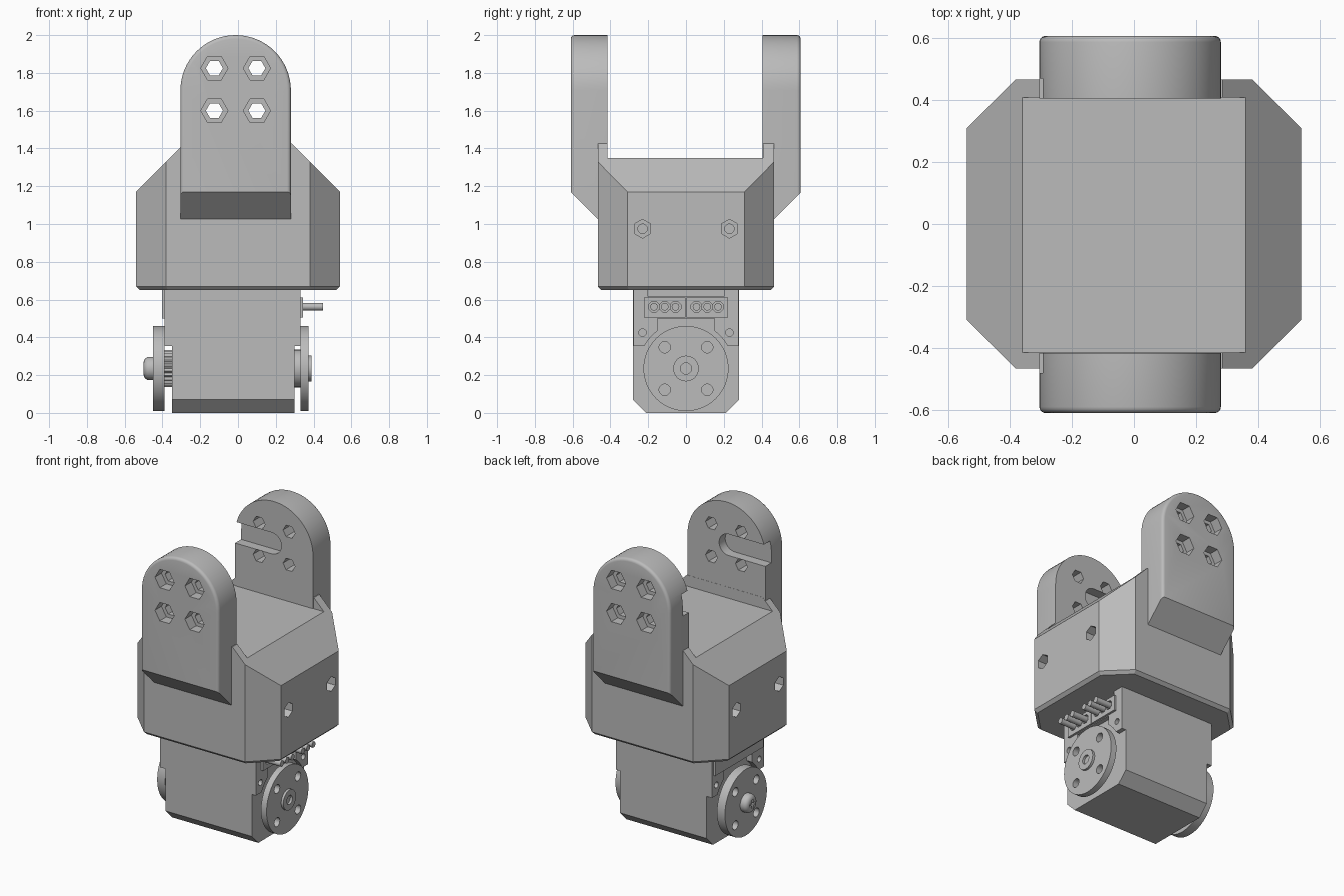
import bpy, bmesh
from math import sin, cos, pi, radians

cube = bpy.data.objects.get("Cube")
if cube:
    bpy.data.objects.remove(cube, do_unlink=True)

grey = bpy.data.materials.new("plain grey")
grey.use_nodes = True
grey.diffuse_color = (0.5, 0.5, 0.5, 1)
grey.node_tree.nodes["Principled BSDF"].inputs["Base Color"].default_value = (0.5, 0.5, 0.5, 1)
parts = []


def prism(name, pts, axis, a, b, bevel=0, pick=None):
    """Extrude a 2D outline along an axis from a to b; bevel the edges that pick() accepts."""
    place = {"x": lambda u, v, t: (t, u, v),
             "y": lambda u, v, t: (u, t, v),
             "z": lambda u, v, t: (u, v, t)}[axis]
    bm = bmesh.new()
    lo = [bm.verts.new(place(u, v, a)) for u, v in pts]
    hi = [bm.verts.new(place(u, v, b)) for u, v in pts]
    bm.faces.new(lo)
    bm.faces.new(hi)
    n = len(pts)
    for i in range(n):
        j = (i + 1) % n
        bm.faces.new((lo[i], lo[j], hi[j], hi[i]))
    bmesh.ops.recalc_face_normals(bm, faces=bm.faces[:])
    if bevel:
        edges = [e for e in bm.edges if all(pick(v.co) for v in e.verts)]
        bmesh.ops.bevel(bm, geom=edges, offset=bevel, segments=4 if axis != "z" else 1,
                        profile=0.5, affect="EDGES", clamp_overlap=True)
        bmesh.ops.recalc_face_normals(bm, faces=bm.faces[:])
    mesh = bpy.data.meshes.new(name)
    bm.to_mesh(mesh)
    bm.free()
    mesh.materials.append(grey)
    ob = bpy.data.objects.new(name, mesh)
    bpy.context.collection.objects.link(ob)
    parts.append(ob)
    return ob


def ring(u, v, r, n=32, turn=0.0):
    return [(u + r * cos(2 * pi * i / n + turn), v + r * sin(2 * pi * i / n + turn)) for i in range(n)]


def rect(u0, u1, v0, v1):
    return [(u0, v0), (u1, v0), (u1, v1), (u0, v1)]


def boolean(ob, tool, operation="DIFFERENCE"):
    mod = ob.modifiers.new("cut", "BOOLEAN")
    mod.operation, mod.solver, mod.object = operation, "EXACT", tool
    bpy.context.view_layer.objects.active = ob
    bpy.ops.object.modifier_apply(modifier=mod.name)
    parts.remove(tool)
    bpy.data.objects.remove(tool, do_unlink=True)


# Main housing: eight-sided block with sloped shoulders and a flat seat
octagon = [(0.38, -0.467), (0.54, -0.31), (0.54, 0.31), (0.38, 0.467),
           (-0.38, 0.467), (-0.54, 0.31), (-0.54, -0.31), (-0.38, -0.467)]
housing = prism("housing", octagon, "z", 0.65, 1.6, 0.02, lambda p: p.z < 0.7)
gable = [(-0.7, 0.5), (0.7, 0.5), (0.7, 1.01), (0.285, 1.425), (-0.285, 1.425), (-0.7, 1.01)]
boolean(housing, prism("tool", gable, "y", -1, 1), "INTERSECT")
boolean(housing, prism("tool", rect(-0.415, 0.408, 1.35, 2), "x", -1, 1))

# Hexagonal nut pockets and screw holes on both sides of the housing
for s in (-1, 1):
    for y in (-0.23, 0.23):
        boolean(housing, prism("tool", ring(y, 0.975, 0.05, 6, pi / 2), "x", s * 0.44, s * 0.6))
        boolean(housing, prism("tool", ring(y, 0.975, 0.025, 16), "x", s * 0.38, s * 0.45))

# Fork arms
ARM_X, ARM_R, ARM_Z = -0.0125, 0.2925, 1.7075
arch = [(ARM_X - ARM_R, 1.0), (ARM_X + ARM_R, 1.0)]
arch += [(ARM_X + ARM_R * cos(pi * i / 32), ARM_Z + ARM_R * sin(pi * i / 32)) for i in range(33)]
for name, s, inner, outer in (("front_arm", -1, -0.416, -0.61), ("back_arm", 1, 0.405, 0.607)):
    pick = lambda p: abs(p.y - outer) < 0.001 and p.z > 1.1
    arm = prism(name, arch, "y", inner, outer)
    bm = bmesh.new()
    bm.from_mesh(arm.data)
    # rounded outer rim, leaving the lower edge sharp
    rim = [e for e in bm.edges if all(abs(v.co.y - outer) < 0.001 for v in e.verts)
           and max(v.co.z for v in e.verts) > 1.1]
    bmesh.ops.bevel(bm, geom=rim, offset=0.02, segments=4, profile=0.5, affect="EDGES")
    bm.to_mesh(arm.data)
    bm.free()
    # slanted underside
    wedge = [(s * 0.41, 0.97), (s * 0.7, 1.26), (s * 0.7, 0.8), (s * 0.41, 0.8)]
    boolean(arm, prism("tool", wedge, "x", -1, 1))
    # horn slot open to one edge
    slot = [(-0.5, 1.64)] + [(-0.03 + 0.0725 * cos(a), 1.7125 + 0.0725 * sin(a))
                             for a in [pi * (i / 16 - 0.5) for i in range(17)]] + [(-0.5, 1.785)]
    boolean(arm, prism("tool", slot, "y", inner - s * 0.1, inner + s * 0.065))
    # stepped hexagonal bolt holes
    for x in (-0.125, 0.1):
        for z in (1.6, 1.825):
            boolean(arm, prism("tool", ring(x, z, 0.045, 6), "y", s * 0.3, s * 0.7))
            boolean(arm, prism("tool", ring(x, z, 0.072, 6), "y", s * 0.54, s * 0.7))

# Motor case: narrow lower part with chamfered base
base = [(-0.21, 0), (0.21, 0), (0.28, 0.07), (0.28, 0.66), (-0.28, 0.66), (-0.28, 0.07)]
prism("motor_case", base, "x", -0.35, 0.3)

# Wider shoulder plates with an arch clearing each horn
for name, a, b in (("shoulder_right", 0.29, 0.33), ("shoulder_left", -0.34, -0.39)):
    plate = prism(name, rect(-0.279, 0.279, 0.355, 0.66), "x", a, b)
    boolean(plate, prism("tool", ring(0, 0.235, 0.25, 64), "x", a - 0.1, a + 0.1))
    boolean(plate, prism("tool", rect(-0.15, 0.15, 0.4, 0.5), "x", a - 0.1, a + 0.1))
    if a > 0:
        boolean(plate, prism("tool", rect(-0.2, 0.2, 0.615, 0.7), "x", 0.28, 0.4))
    for y in (-0.23, 0.23):
        boolean(plate, prism("tool", ring(y, 0.425, 0.02, 16), "x", a - 0.1, a + 0.1))
prism("cover_left", rect(-0.26, 0.26, 0.5, 0.66), "x", -0.38, -0.402)

# Twin connector sockets with pins
for side, y0 in (("front", -0.1125), ("back", 0.1125)):
    socket = prism(side + "_socket", rect(y0 - 0.11, y0 + 0.11, 0.505, 0.61), "x", 0.29, 0.345)
    for k in (-1, 0, 1):
        y = y0 + k * 0.057
        boolean(socket, prism("tool", ring(y, 0.562, 0.03, 8, pi / 8), "x", 0.325, 0.4))
        prism(side + "_pin", ring(y, 0.562, 0.02, 16), "x", 0.31, 0.45)

# Horn discs with four holes each
for name, a, b in (("horn_right", 0.33, 0.372), ("horn_left", -0.39, -0.45)):
    horn = prism(name, ring(0, 0.235, 0.225, 64), "x", a, b)
    for y in (-0.1125, 0.1125):
        for z in (0.1225, 0.3475):
            boolean(horn, prism("tool", ring(y, z, 0.03, 20), "x", a - 0.1, a + 0.1))

# Right hub with bored centre
prism("hub_right", ring(0, 0.235, 0.1, 32), "x", 0.29, 0.331)
cap = prism("hub_cap", ring(0, 0.235, 0.068, 32), "x", 0.36, 0.388)
boolean(cap, prism("tool", ring(0, 0.235, 0.03, 24), "x", 0.37, 0.5))

# Left toothed hub and domed screw with a cross recess
teeth = [(r * cos(pi * i / 24), 0.235 + r * sin(pi * i / 24))
         for i in range(48) for r in [0.1 if i % 2 else 0.09]]
prism("hub_left", teeth, "x", -0.34, -0.391)
screw = prism("horn_screw", ring(0, 0.235, 0.062, 32), "x", -0.44, -0.5, 0.03, lambda p: p.x < -0.49)
for w, h in ((0.03, 0.008), (0.008, 0.03)):
    boolean(screw, prism("tool", rect(-w, w, 0.235 - h, 0.235 + h), "x", -0.48, -0.6))

# Smooth the round surfaces, keep hard edges
bpy.ops.object.select_all(action="DESELECT")
for ob in parts:
    ob.select_set(True)
bpy.context.view_layer.objects.active = parts[0]
bpy.ops.object.shade_smooth_by_angle(angle=radians(30))
